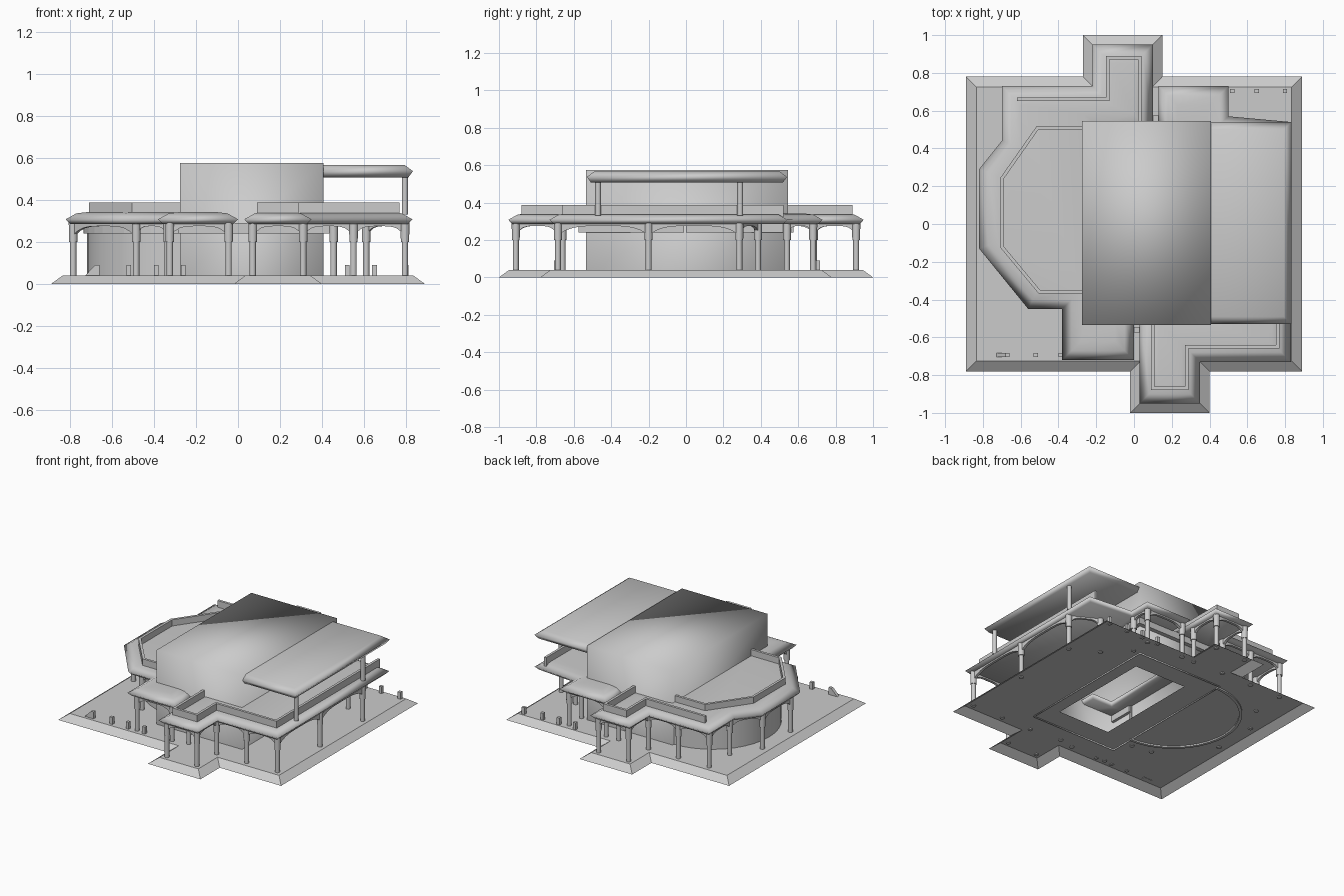
import bpy, bmesh, math
from mathutils import Vector

cube = bpy.data.objects.get("Cube")
if cube:
    bpy.data.objects.remove(cube, do_unlink=True)

stone = bpy.data.materials.new("light_grey_stone")
stone.use_nodes = True
GREY = (0.6, 0.6, 0.6, 1)
stone.diffuse_color = GREY
stone.node_tree.nodes["Principled BSDF"].inputs["Base Color"].default_value = GREY


def finish(name, bm, angle=None):
    bmesh.ops.recalc_face_normals(bm, faces=bm.faces)
    mesh = bpy.data.meshes.new(name)
    bm.to_mesh(mesh)
    bm.free()
    mesh.materials.append(stone)
    ob = bpy.data.objects.new(name, mesh)
    bpy.context.collection.objects.link(ob)
    if angle:
        bpy.ops.object.select_all(action='DESELECT')
        ob.select_set(True)
        bpy.context.view_layer.objects.active = ob
        bpy.ops.object.shade_smooth_by_angle(angle=math.radians(angle))
    return ob


def offset(path, d, closed=True):
    """Mitred shift of a path to its left side."""
    pts, n, out = [Vector(p) for p in path], len(path), []
    for i, p in enumerate(pts):
        dirs = []
        if closed or i > 0:
            dirs.append((p - pts[i - 1]).normalized())
        if closed or i < n - 1:
            dirs.append((pts[(i + 1) % n] - p).normalized())
        normals = [Vector((-v.y, v.x)) for v in dirs]
        a, b = normals[0], normals[-1]
        out.append(p + (a + b) * d / (1 + a.dot(b)))
    return out


def stack(bm, outline, profile):
    """Join inset copies of an outline; profile lists (inset, height)."""
    rings = [[bm.verts.new((p.x, p.y, z)) for p in offset(outline, d)] for d, z in profile]
    n = len(outline)
    for lo, hi in zip(rings, rings[1:]):
        for i in range(n):
            j = (i + 1) % n
            bm.faces.new((lo[i], lo[j], hi[j], hi[i]))
    return rings


def loft(name, outline, profile, angle=None):
    bm = bmesh.new()
    rings = stack(bm, outline, profile)
    bm.faces.new(rings[0][::-1])
    bm.faces.new(rings[-1])
    return finish(name, bm, angle)


def wall(name, path, width, z0, z1, angle=None):
    left, right = offset(path, width / 2, False), offset(path, -width / 2, False)
    return loft(name, right + left[::-1], [(0, z0), (0, z1)], angle)


def rect(x0, x1, y0, y1):
    return [(x0, y0), (x1, y0), (x1, y1), (x0, y1)]


def add_post(bm, x, y, r0, r1, z0, z1, sides=10):
    made = bmesh.ops.create_cone(bm, cap_ends=True, segments=sides, radius1=r0,
                                 radius2=r1, depth=z1 - z0)
    bmesh.ops.translate(bm, verts=made["verts"], vec=(x, y, (z0 + z1) / 2))


# Base: open shell with sloped rim, two porch tongues and an opening under the hall
bm = bmesh.new()
top = stack(bm, [(-.89, -.78), (-.02, -.78), (-.02, -1), (.4, -1), (.4, -.78), (.89, -.78),
                 (.89, .78), (.15, .78), (.15, 1), (-.27, 1), (-.27, .78), (-.89, .78)],
            [(0, 0), (.055, .04)])[1]
hole = [bm.verts.new((x, y, .04)) for x, y in rect(-.1, .31, -.385, .39)]
edges = []
for ring in (top, hole):
    for a, b in zip(ring, ring[1:] + ring[:1]):
        edges.append(bm.edges.get((a, b)) or bm.edges.new((a, b)))
bmesh.ops.triangle_fill(bm, use_beauty=True, edges=edges)
finish("base", bm)

# Central hall, open underneath and softly shaded
bm = bmesh.new()
bm.faces.new(stack(bm, rect(-.275, .407, -.535, .545), [(0, .03), (0, .575)])[1])
for f in bm.faces:
    f.smooth = True
finish("hall", bm)

# Round side room and the ledge running around both rooms
def arc(r, steps=20):
    return [(-.27 - r * math.sin(math.pi * i / steps), .08 + r * math.cos(math.pi * i / steps))
            for i in range(steps + 1)]

wall("round_room_wall", arc(.44), .02, .03, .29, 40)
wall("wall_ledge", [(.42, 0), (.42, .56), (-.27, .56)] + arc(.45)
     + [(-.27, -.56), (.42, -.56), (.42, -.01)], .03, .24, .29)

# Lower roofs wrapping the hall
EAVE = [(.022, .285), (0, .308), (.05, .336), (.1, .342)]
west = [(.1, .48), (.1, .95), (-.22, .95), (-.22, .73), (-.7, .73), (-.7, .44), (-.82, .29),
        (-.82, -.13), (-.56, -.45), (-.38, -.45), (-.38, -.72), (0, -.72), (0, -.42),
        (-.16, -.42), (-.16, .48)]
east = [(.03, -.42), (.03, -.95), (.35, -.95), (.35, -.73), (.83, -.73), (.83, .54), (.5, .57),
        (.5, .73), (.13, .73), (.13, .42), (.29, .42), (.29, -.42)]
loft("west_roof", west, EAVE, 110)
loft("east_roof", east, EAVE, 110)

# Parapets
for name, path in (
        ("west_parapet", [(-.62, .66), (-.14, .66), (-.14, .88), (.03, .88), (.03, .53)]),
        ("terrace_parapet", [(-.26, .51), (-.51, .51), (-.7, .24), (-.7, -.12), (-.5, -.36),
                             (-.26, -.36)]),
        ("east_parapet", [(.1, -.52), (.1, -.87), (.28, -.87), (.28, -.65), (.76, -.65),
                          (.76, .52)])):
    wall(name, path, .018, .32, .387)

# Raised side roof on two posts
loft("upper_roof", rect(.36, .833, -.53, .54),
     [(.022, .507), (0, .537), (.04, .567)], 110)
bm = bmesh.new()
for y in (-.47, .29):
    add_post(bm, .795, y, .016, .016, .33, .52)
finish("upper_roof_posts", bm, 40)

# Colonnade runs: a column at each point, an arch between neighbours
runs = {
    "east": [(.07, -.66), (.07, -.91), (.31, -.91), (.31, -.685), (.55, -.685), (.795, -.685),
             (.795, -.2), (.795, .285), (.61, .385)],
    "back_east": [(.455, .54), (.455, .68), (.16, .68)],
    "front_west": [(-.045, -.685), (-.325, -.685), (-.335, -.42), (-.485, -.4), (-.785, -.07),
                   (-.785, .25), (-.665, .45), (-.665, .685), (-.42, .685), (-.18, .685),
                   (-.18, .91), (.06, .91), (.06, .68)],
}
for name, pts in runs.items():
    bm = bmesh.new()
    for x, y in pts:
        add_post(bm, x, y, .016, .016, .035, .21)
        add_post(bm, x, y, .021, .022, .2, .292)
    finish(name + "_columns", bm, 40)
    bm = bmesh.new()
    for a, b in zip(pts, pts[1:]):
        a, b = Vector(a), Vector(b)
        side = (b - a).normalized().orthogonal() * .009
        steps, rows = 12, []
        for i in range(steps + 1):
            t = i / steps
            p, low = a.lerp(b, t), .225 + .05 * (1 - abs(2 * t - 1) ** 4)
            rows.append([bm.verts.new((*(p + s * side), z)) for s, z in
                         ((1, low), (-1, low), (-1, .292), (1, .292))])
        for r, q in zip(rows, rows[1:]):
            for k in range(4):
                bm.faces.new((r[k], r[k - 1], q[k - 1], q[k]))
        bm.faces.new(rows[0])
        bm.faces.new(rows[-1])
    finish(name + "_arches", bm, 30)

# Bollards along the open corners and a small wedge block
for side, y, xs in (("front", -.694, (-.52, -.39, -.26)), ("back", .705, (.39, .52, .65, .8))):
    for i, x in enumerate(xs):
        loft("%s_bollard_%d" % (side, i), rect(x - .011, x + .011, y - .011, y + .011),
             [(0, .035), (0, .09)])
bm = bmesh.new()
ends = [[bm.verts.new((x, y, z)) for x, z in ((-.73, .038), (-.66, .038), (-.66, .09), (-.68, .09))]
        for y in (-.705, -.683)]
for k in range(4):
    bm.faces.new((ends[0][k], ends[0][k - 1], ends[1][k - 1], ends[1][k]))
for e in ends:
    bm.faces.new(e)
finish("wedge_block", bm)
